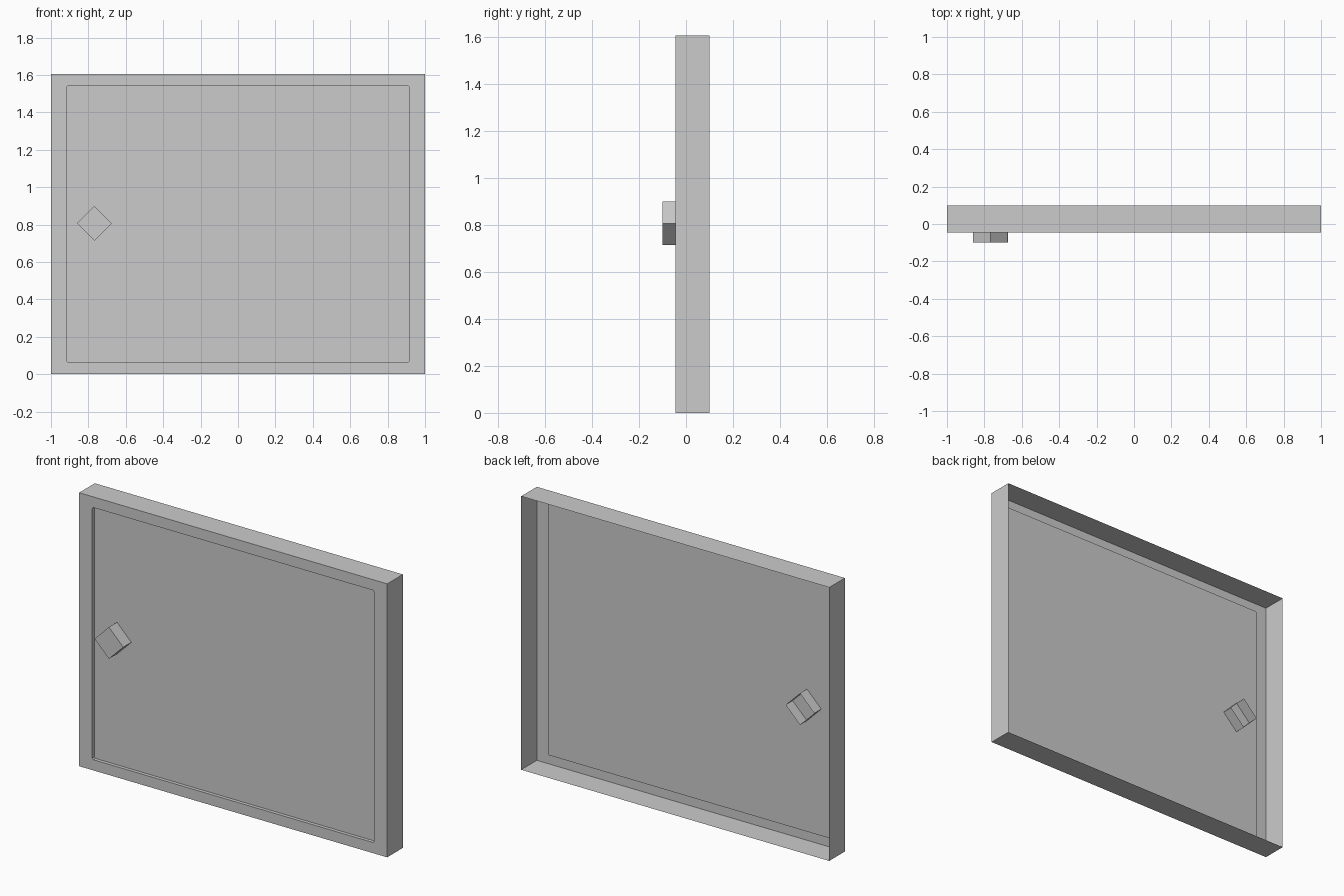
import bpy
import bmesh
from mathutils import Matrix, Vector

if "Cube" in bpy.data.objects:
    bpy.data.objects.remove(bpy.data.objects["Cube"], do_unlink=True)

WIDTH, HEIGHT = 2.0, 1.605
FRONT, BACK = -0.045, 0.1
RECESS = 0.02

grey = bpy.data.materials.new("light_grey")
grey.use_nodes = True
colour = (0.6, 0.6, 0.6, 1)
grey.diffuse_color = colour
grey.node_tree.nodes["Principled BSDF"].inputs["Base Color"].default_value = colour


def open_box(size, centre, turn=0.0):
    """Box without its back face; returns the mesh and its front face."""
    bm = bmesh.new()
    bmesh.ops.create_cube(bm, size=1)
    bm.normal_update()
    back = [f for f in bm.faces if f.normal.y > 0.9]
    bmesh.ops.delete(bm, geom=back, context='FACES')
    front = next(f for f in bm.faces if f.normal.y < -0.9)
    bm.transform(Matrix.Translation(centre) @ Matrix.Rotation(turn, 4, 'Y')
                 @ Matrix.Diagonal((*size, 1)))
    return bm, front


def extrude(bm, face):
    return bmesh.ops.extrude_discrete_faces(bm, faces=[face])["faces"][0]


def finish(bm, name):
    mesh = bpy.data.meshes.new(name)
    bm.to_mesh(mesh)
    bm.free()
    mesh.materials.append(grey)
    bpy.context.collection.objects.link(bpy.data.objects.new(name, mesh))


# Door shell: thin side walls, front border and a shallow recessed panel
bm, front = open_box((WIDTH, BACK - FRONT, HEIGHT),
                     Vector((0, (FRONT + BACK) / 2, HEIGHT / 2)))
panel = extrude(bm, front)
for v in panel.verts:
    v.co.x *= 0.915
    v.co.z = HEIGHT / 2 + (v.co.z - HEIGHT / 2) * 0.922
panel = extrude(bm, panel)
for v in panel.verts:
    v.co.y += RECESS

# Slightly eased corners of the recess
corners = [e for e in bm.edges
           if abs(e.verts[0].co.y - e.verts[1].co.y) > RECESS / 2
           and abs(e.verts[0].co.x) < 0.95]
bmesh.ops.bevel(bm, geom=corners, offset=0.007, segments=1, affect='EDGES')
finish(bm, "door_panel")

# Diamond knob: hollow square tube through the panel, capped at the front
side = 0.093 * 2 ** 0.5
bm, _ = open_box((side, 0.14, side), Vector((-0.768, -0.03, 0.806)), 0.7854)
finish(bm, "knob")
